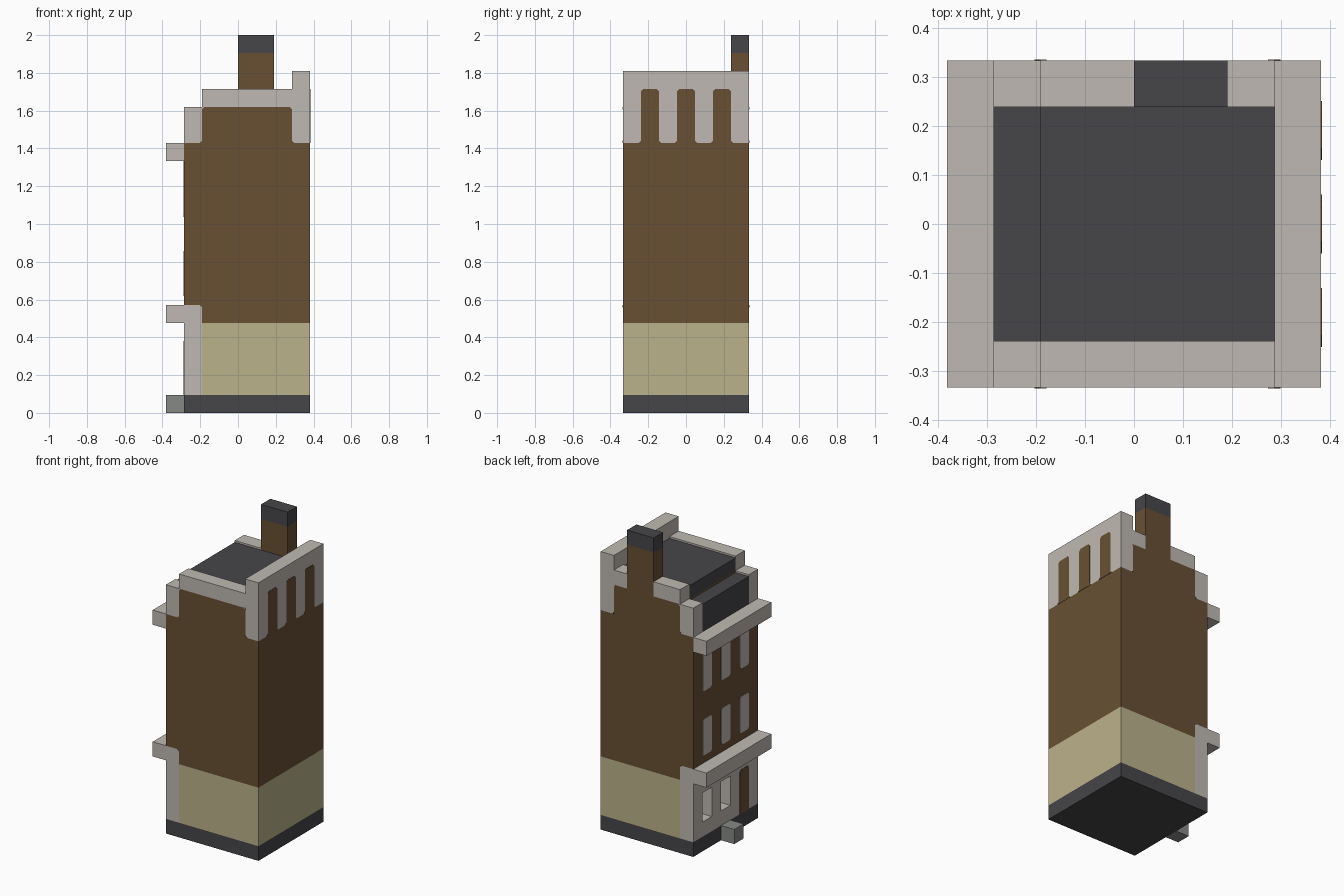
import bpy, bmesh

cube = bpy.data.objects.get("Cube")
if cube:
    bpy.data.objects.remove(cube, do_unlink=True)

U = 2 / 21      # one building block
C = 0.13        # small corner cut, in blocks
T = 0.02        # painted plate thickness, in blocks


def material(name, rgb):
    lin = [((c / 255 + 0.055) / 1.055) ** 2.4 for c in rgb] + [1]
    m = bpy.data.materials.new(name)
    m.use_nodes = True
    m.diffuse_color = lin
    m.node_tree.nodes["Principled BSDF"].inputs["Base Color"].default_value = lin
    return m


BRICK = material("brown brick", (104, 80, 52))
CREAM = material("cream plaster", (187, 178, 139))
STONE = material("pale stone", (191, 185, 178))
SLATE = material("dark slate", (70, 69, 73))
STEP = material("grey step", (134, 137, 133))


def prism(name, pts, axis, lo, hi, mat):
    """Extrude a 2D outline along an axis; the other two axes keep their order."""
    bm = bmesh.new()

    def place(p, d):
        co = list(p)
        co.insert("xyz".index(axis), d)
        return bm.verts.new([c * U for c in co])

    a = [place(p, lo) for p in pts]
    b = [place(p, hi) for p in pts]
    bm.faces.new(a)
    bm.faces.new(b)
    for i in range(len(a)):
        j = (i + 1) % len(a)
        bm.faces.new((a[i], a[j], b[j], b[i]))
    bmesh.ops.recalc_face_normals(bm, faces=bm.faces)
    mesh = bpy.data.meshes.new(name)
    bm.to_mesh(mesh)
    bm.free()
    mesh.materials.append(mat)
    ob = bpy.data.objects.new(name, mesh)
    bpy.context.collection.objects.link(ob)
    return ob


def box(name, x, y, z, mat):
    outline = [(x[0], z[0]), (x[1], z[0]), (x[1], z[1]), (x[0], z[1])]
    return prism(name, outline, "y", y[0], y[1], mat)


def panel(name, y, z0, z1, x, mat, foot=0, head=C):
    """Upright plate one block wide; foot > 0 flares the base, foot < 0 cuts it."""
    h = 0.5
    rise = abs(foot)
    half = [(h + foot, z0), (h, z0 + rise), (h, z1 - head), (h - head, z1)]
    pts = [(y + a, z) for a, z in half] + [(y - a, z) for a, z in reversed(half)]
    pts = [p for i, p in enumerate(pts) if p != pts[i - 1]]
    return prism(name, pts, "x", x - T, x + T, mat)


FULL = (-3.5, 3.5)
BAYS = (-2, 0, 2)

# Plinth, ground storey and brick body
box("plinth", (-3, 4), FULL, (0, 1), SLATE)
box("entrance_step", (-4, -3), (-0.5, 0.5), (0, 1), STEP)
box("ground_storey", (-2, 4), FULL, (1, 5), CREAM)
prism("brick_body", [(-2, 5), (4, 5), (4, 15), (3, 15), (3, 17), (-2, 17),
                     (-2, 15), (-3, 15), (-3, 6), (-2, 6)], "y", *FULL, BRICK)

# Stone shopfront with two recessed windows and a door
shopfront = box("shopfront", (-3, -2), FULL, (1, 6), STONE)
for y in (0, 2):
    cutter = box("window_cutter", (-4, -2.1), (y - 0.5, y + 0.5), (2, 4), STONE)
    cutter.hide_render = True
    mod = shopfront.modifiers.new("window", "BOOLEAN")
    mod.operation = "DIFFERENCE"
    mod.solver = "EXACT"
    mod.object = cutter
    bpy.context.view_layer.objects.active = shopfront
    bpy.ops.object.modifier_apply(modifier=mod.name)
    bpy.data.objects.remove(cutter, do_unlink=True)
panel("door", -2, 1, 4, -3, BRICK)

# Ledges and upper windows on the facade
for name, z in (("lower_ledge", 5), ("upper_ledge", 14)):
    box(name, (-4, -3), FULL, (z, z + 1), STONE)
for y in BAYS:
    panel("middle_window", y, 6.5, 9, -3, STONE, foot=-C)
    panel("upper_window", y, 10.9, 14, -3, STONE, foot=-C, head=0)

# Stepped roof
box("lower_roof", (-3, -2), (-2.5, 2.5), (15, 16.88), SLATE)
box("upper_roof", (-2, 3), (-2.5, 2.5), (17, 17.88), SLATE)

# Parapets
box("side_parapet", (3, 4), FULL, (15, 19), STONE)
box("front_parapet", (-2, 3), (-3.5, -2.5), (17, 18), STONE)
for x in ((-2, 0), (2, 3)):
    box("back_parapet", x, (2.5, 3.5), (17, 18), STONE)
for y in (-3, 3):
    box("corner_post", (-3, -2), (y - 0.5, y + 0.5), (15, 17), STONE)
for y in BAYS:
    panel("parapet_arch", y, 15, 18, 4, BRICK, foot=C)

# Chimney
box("chimney", (0, 2), (2.5, 3.5), (17, 20), BRICK)
box("chimney_cap", (0, 2), (2.5, 3.5), (20, 21), SLATE)

# Clipped corners where stone meets brick on both end walls
CORNERS = ((-2, 17, 1, -1, STONE), (3, 17, -1, -1, STONE), (-2, 15, -1, 1, BRICK),
           (3, 15, 1, 1, BRICK), (-2, 6, -1, -1, BRICK))
for side in (-3.5, 3.5):
    for x, z, dx, dz, mat in CORNERS:
        prism("clipped_corner", [(x, z), (x + dx * C, z), (x, z + dz * C)],
              "y", side - T, side + T, mat)
